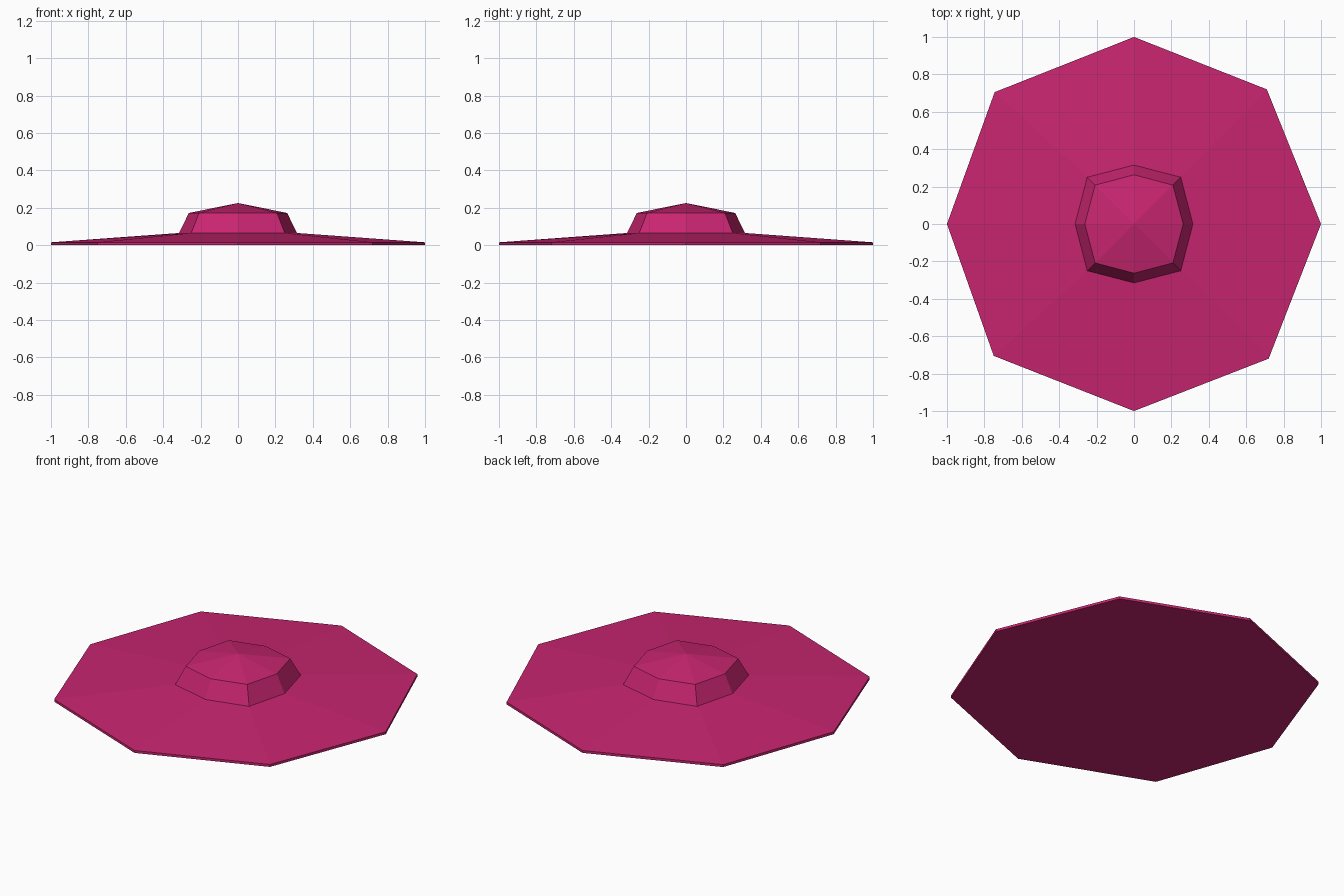
import bpy
import bmesh

cube = bpy.data.objects.get("Cube")
if cube:
    bpy.data.objects.remove(cube, do_unlink=True)

pink = bpy.data.materials.new("deep pink")
pink.use_nodes = True
color = (0.578, 0.0185, 0.162, 1)
pink.diffuse_color = color
pink.node_tree.nodes["Principled BSDF"].inputs["Base Color"].default_value = color


def octagon(radius, corner):
    """Eight points: four on the axes and four square-set corners."""
    r, c = radius, corner
    return [(r, 0), (c, c), (0, r), (-c, c), (-r, 0), (-c, -c), (0, -r), (c, -c)]


# The brim has slightly uneven hand-cut corners
rim = octagon(1, 0.72)
rim[1] = (0.71, 0.72)
rim[3] = (-0.745, 0.705)
rim[5] = (-0.75, -0.705)

# Rings from the underside up to the crown shoulder
rings = [(rim, 0), (rim, 0.015),
         (octagon(0.315, 0.25), 0.065), (octagon(0.263, 0.208), 0.172)]

bm = bmesh.new()
loops = [[bm.verts.new((x, y, z)) for x, y in ring] for ring, z in rings]
bm.faces.new(loops[0][::-1])

# Rim edge, sloping brim and crown wall
for low, high in zip(loops, loops[1:]):
    for i in range(8):
        j = (i + 1) % 8
        bm.faces.new((low[i], low[j], high[j], high[i]))

# Pointed crown top
apex = bm.verts.new((0, 0, 0.225))
for i in range(8):
    bm.faces.new((loops[-1][i], loops[-1][(i + 1) % 8], apex))

bmesh.ops.recalc_face_normals(bm, faces=bm.faces)
mesh = bpy.data.meshes.new("hat")
bm.to_mesh(mesh)
bm.free()
mesh.materials.append(pink)
hat = bpy.data.objects.new("wide_brim_hat", mesh)
bpy.context.collection.objects.link(hat)
